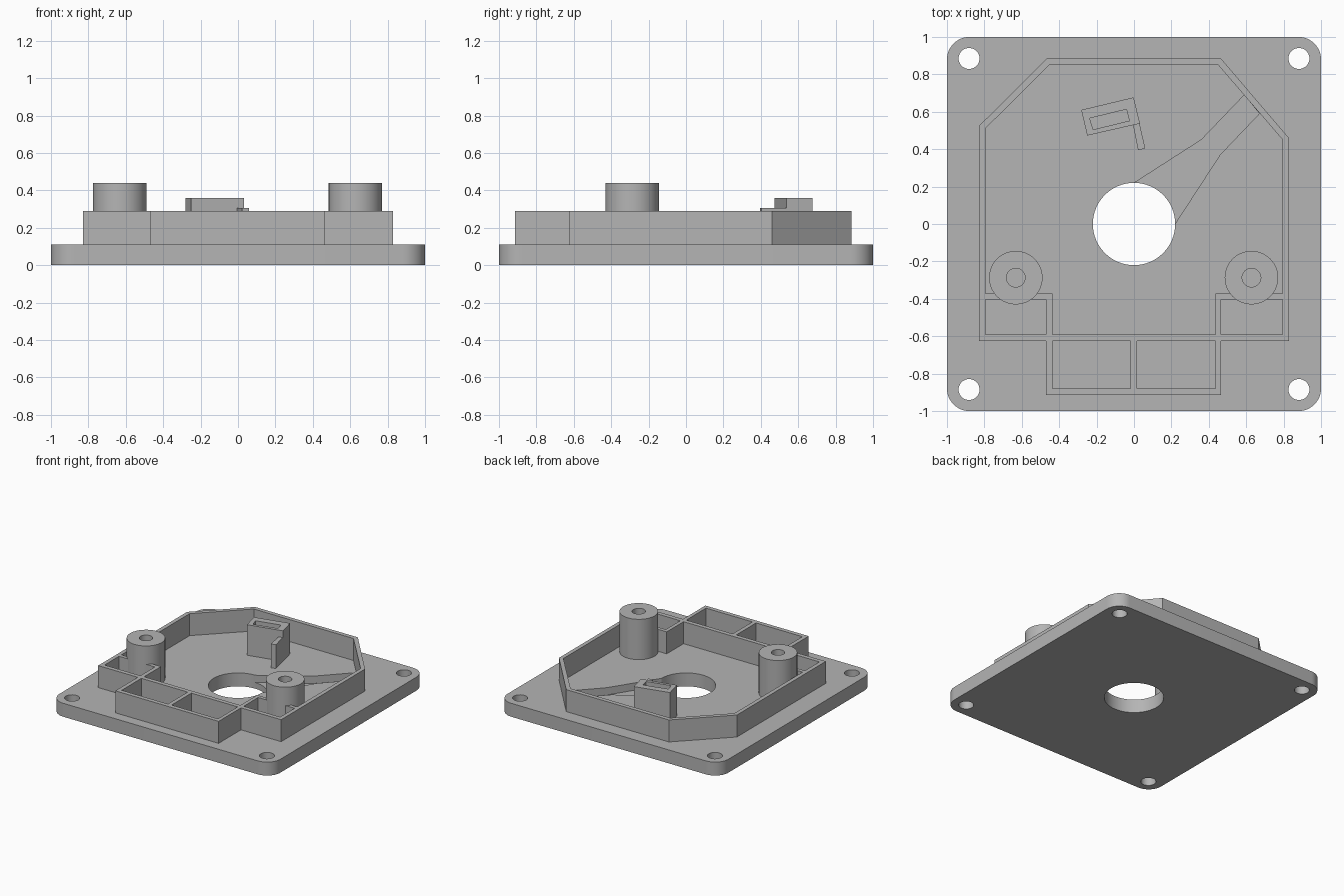
import bpy, bmesh
from math import sin, cos, pi, radians

cube = bpy.data.objects.get("Cube")
if cube:
    bpy.data.objects.remove(cube, do_unlink=True)

grey = bpy.data.materials.new("plain grey")
grey.use_nodes = True
grey.diffuse_color = (0.46, 0.46, 0.46, 1)
grey.node_tree.nodes["Principled BSDF"].inputs["Base Color"].default_value = grey.diffuse_color


def prism(name, outline, low, high):
    """Extrude a plan outline between two heights."""
    bm = bmesh.new()
    face = bm.faces.new([bm.verts.new((x, y, low)) for x, y in outline])
    top = bmesh.ops.extrude_face_region(bm, geom=[face])["geom"]
    bmesh.ops.translate(bm, vec=(0, 0, high - low),
                        verts=[v for v in top if isinstance(v, bmesh.types.BMVert)])
    bmesh.ops.recalc_face_normals(bm, faces=bm.faces)
    mesh = bpy.data.meshes.new(name)
    bm.to_mesh(mesh)
    bm.free()
    mesh.materials.append(grey)
    obj = bpy.data.objects.new(name, mesh)
    bpy.context.collection.objects.link(obj)
    return obj


def arc(cx, cy, r, start=0, sweep=360, steps=48):
    count = steps if sweep == 360 else steps + 1
    return [(cx + r * cos(radians(start + sweep * i / steps)),
             cy + r * sin(radians(start + sweep * i / steps))) for i in range(count)]


def rect(x0, x1, y0, y1):
    return [(x0, y0), (x1, y0), (x1, y1), (x0, y1)]


def select(obj):
    bpy.ops.object.select_all(action="DESELECT")
    obj.select_set(True)
    bpy.context.view_layer.objects.active = obj


def cut(obj, outline, low, high):
    """Subtract a prism from an object."""
    cutter = prism("cutter", outline, low, high)
    cutter.hide_render = True
    select(obj)
    mod = obj.modifiers.new("cut", "BOOLEAN")
    mod.operation = "DIFFERENCE"
    mod.solver = "EXACT"
    mod.object = cutter
    bpy.ops.object.modifier_apply(modifier=mod.name)
    bpy.data.objects.remove(cutter, do_unlink=True)


def smooth(obj):
    select(obj)
    bpy.ops.object.shade_smooth_by_angle(angle=radians(30))


FLOOR, RIM, POST_TOP = 0.11, 0.29, 0.44

# Base plate with rounded corners
corner = 0.12
outline = []
for i, (sx, sy) in enumerate([(1, 1), (-1, 1), (-1, -1), (1, -1)]):
    outline += arc(sx * (1 - corner), sy * (1 - corner), corner, i * 90, 90, 12)
plate = prism("base_plate", outline, 0, FLOOR)

# Shaft hole, corner screw holes and the cable groove
cut(plate, arc(0, 0, 0.22, steps=64), -0.1, 0.3)
for sx in (-1, 1):
    for sy in (-1, 1):
        cut(plate, arc(sx * 0.882, sy * 0.885, 0.056, steps=32), -0.1, 0.3)
cut(plate, [(0, 0.219), (0.36, 0.45), (0.59, 0.69), (0.67, 0.59),
            (0.46, 0.37), (0.219, 0), (0, 0)], 0.05, 0.3)
smooth(plate)

# Enclosure walls: one block with its pockets cut away
walls = prism("enclosure_walls", [
    (-0.828, -0.625), (-0.47, -0.625), (-0.47, -0.915), (0.465, -0.915),
    (0.465, -0.625), (0.828, -0.625), (0.828, 0.46), (0.465, 0.885),
    (-0.465, 0.885), (-0.828, 0.525)], FLOOR - 0.005, RIM)
pockets = [
    # main chamber
    [(-0.437, -0.59), (0.435, -0.59), (0.435, -0.372), (0.795, -0.372),
     (0.795, 0.45), (0.45, 0.85), (-0.452, 0.85), (-0.795, 0.51),
     (-0.795, -0.372), (-0.437, -0.372)],
    # side pockets
    rect(-0.795, -0.47, -0.59, -0.403),
    rect(0.465, 0.795, -0.59, -0.403),
    # front pockets
    rect(-0.437, -0.018, -0.88, -0.625),
    rect(0.015, 0.435, -0.88, -0.625)]
for pocket in pockets:
    cut(walls, pocket, 0, 0.5)

# Hollow mounting posts
for side, x in (("right", -0.632), ("left", 0.628)):
    post = prism(side + "_post", arc(x, -0.287, 0.143), FLOOR - 0.005, POST_TOP)
    cut(post, arc(x, -0.287, 0.05, steps=32), FLOOR, 0.6)
    smooth(post)

# Slotted sensor holder, turned on the floor, with its fin
holder = prism("sensor_holder", [(-0.25, 0.473), (0.032, 0.537),
                                 (-0.002, 0.677), (-0.282, 0.61)], FLOOR - 0.005, 0.36)
cut(holder, [(-0.218, 0.505), (-0.025, 0.552), (-0.04, 0.613), (-0.237, 0.565)], FLOOR, 0.5)
prism("holder_fin", [(-0.006, 0.535), (0.022, 0.395), (0.06, 0.404), (0.028, 0.545)],
      FLOOR - 0.005, 0.305)
